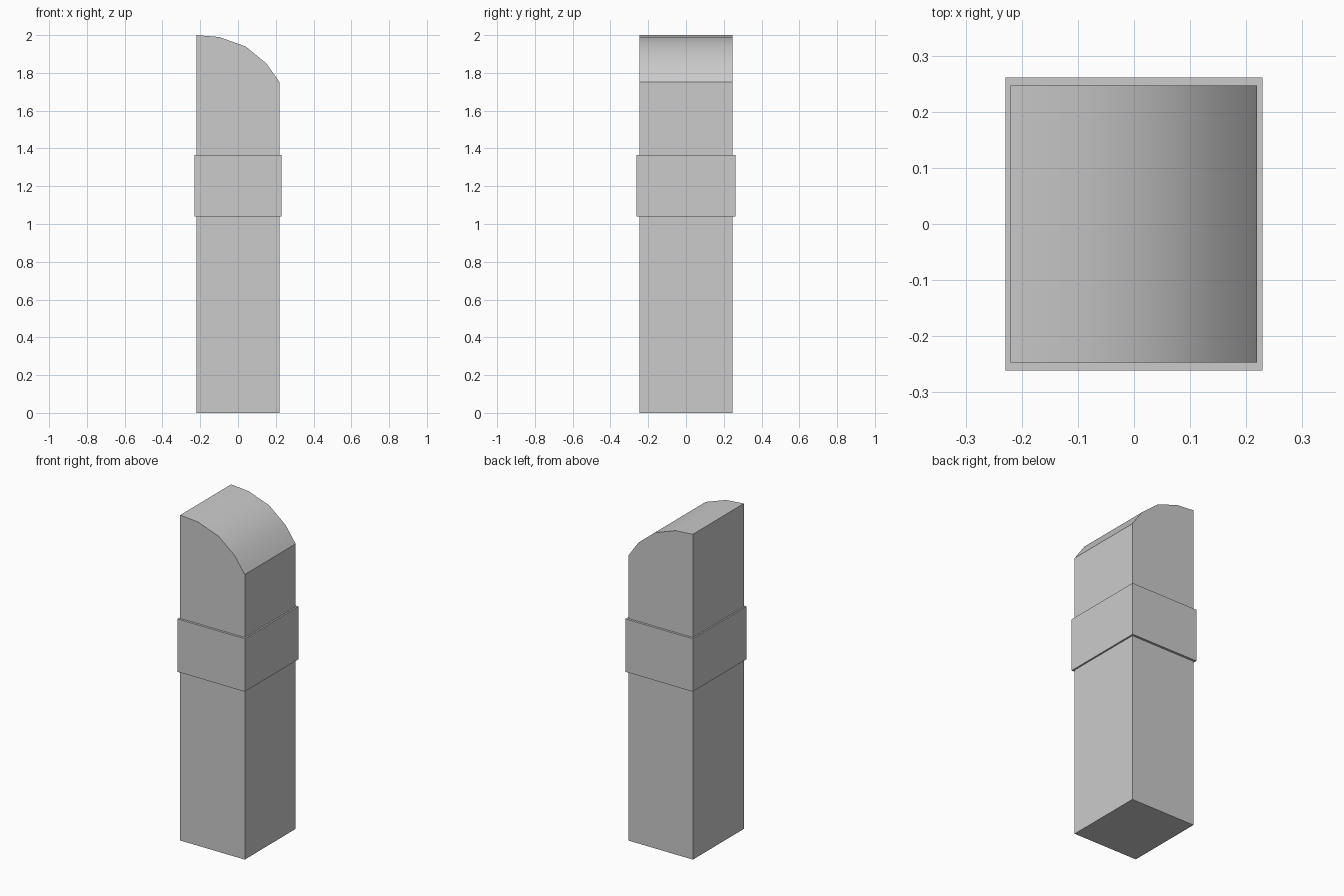
import bpy, bmesh, math

if "Cube" in bpy.data.objects:
    bpy.data.objects.remove(bpy.data.objects["Cube"])

def extrude_profile(name, points, half_depth):
    """Extrude an (x, z) outline symmetrically along y."""
    bm = bmesh.new()
    face = bm.faces.new([bm.verts.new((x, -half_depth, z)) for x, z in points])
    result = bmesh.ops.extrude_face_region(bm, geom=[face])
    verts = [v for v in result["geom"] if isinstance(v, bmesh.types.BMVert)]
    bmesh.ops.translate(bm, verts=verts, vec=(0, 2 * half_depth, 0))
    bmesh.ops.recalc_face_normals(bm, faces=bm.faces)
    mesh = bpy.data.meshes.new(name)
    bm.to_mesh(mesh)
    bm.free()
    obj = bpy.data.objects.new(name, mesh)
    bpy.context.collection.objects.link(obj)
    return obj

# Tall post with a top curving down to the right
post = extrude_profile("post", [
    (-0.22, 0), (0.219, 0), (0.219, 1.752), (0.15, 1.85),
    (0.04, 1.94), (-0.10, 1.99), (-0.22, 2.0)], 0.247)
bpy.context.view_layer.objects.active = post
post.select_set(True)
bpy.ops.object.shade_smooth_by_angle(angle=math.radians(25))

# Slightly wider band around the post
extrude_profile("band", [
    (-0.229, 1.04), (0.229, 1.04), (0.229, 1.365), (-0.229, 1.365)], 0.261)
